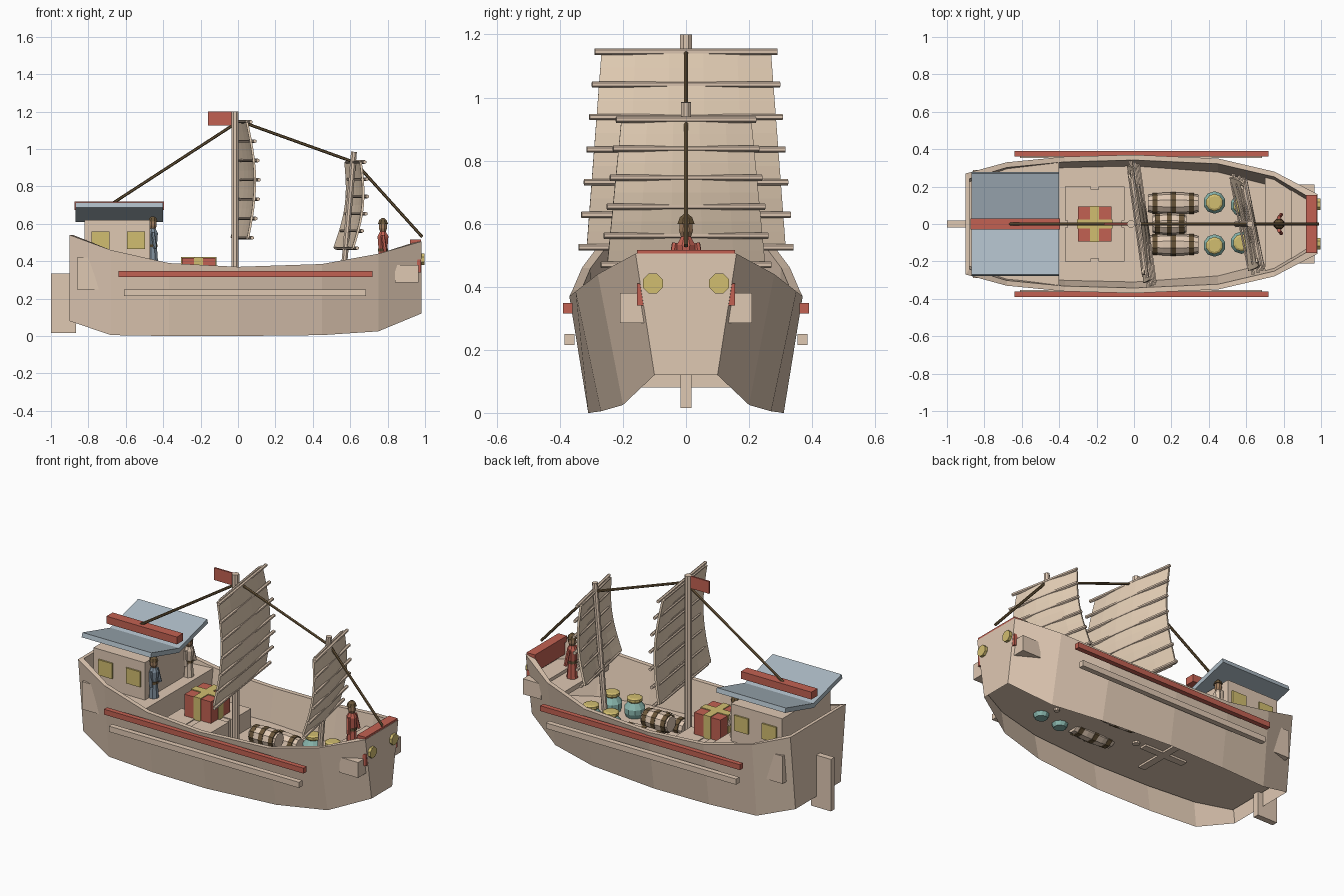
import bpy, bmesh, math
from mathutils import Vector, Matrix

if "Cube" in bpy.data.objects:
    bpy.data.objects.remove(bpy.data.objects["Cube"])


def material(name, r, g, b):
    m = bpy.data.materials.new(name)
    m.use_nodes = True
    m.diffuse_color = (r, g, b, 1)
    m.node_tree.nodes["Principled BSDF"].inputs["Base Color"].default_value = (r, g, b, 1)
    return m


WOOD = material("pale wood", .74, .58, .45)
SAIL = material("sail cloth", .80, .64, .48)
RED = material("red paint", .54, .12, .085)
YELLOW = material("yellow", .64, .51, .16)
BLUE = material("roof blue", .41, .49, .55)
TEAL = material("teal glaze", .25, .47, .42)
ROPE = material("dark brown", .14, .09, .04)
SKIN = material("brown skin", .34, .2, .11)
CLOTH = material("blue cloth", .21, .27, .33)


def make(name, bm, mat):
    bmesh.ops.recalc_face_normals(bm, faces=bm.faces)
    mesh = bpy.data.meshes.new(name)
    bm.to_mesh(mesh)
    bm.free()
    mesh.materials.append(mat)
    ob = bpy.data.objects.new(name, mesh)
    bpy.context.collection.objects.link(ob)
    return ob


def box(name, x, y, z, mat):
    """Box from (low, high) pairs."""
    bm = bmesh.new()
    bmesh.ops.create_cube(bm, size=1)
    for v in bm.verts:
        v.co = [sum(p) / 2 + c * (p[1] - p[0]) for p, c in zip((x, y, z), v.co)]
    return make(name, bm, mat)


def bridge(bm, low, high):
    """Quads between two closed rings of vertices."""
    for i in range(len(low)):
        j = (i + 1) % len(low)
        bm.faces.new((low[i], low[j], high[j], high[i]))


def lathe(name, profile, loc, mat, sides=8, turn=None):
    """Solid of revolution from (radius, height) pairs."""
    bm = bmesh.new()
    rings = []
    for r, h in profile:
        rings.append([bm.verts.new((r * math.cos(a), r * math.sin(a), h))
                      for a in (2 * math.pi * (i + .5) / sides for i in range(sides))])
    for low, high in zip(rings, rings[1:]):
        bridge(bm, low, high)
    bm.faces.new(rings[0][::-1])
    bm.faces.new(rings[-1])
    m = Matrix.Translation(loc) @ (turn or Matrix()).to_4x4()
    bmesh.ops.transform(bm, matrix=m, verts=bm.verts)
    return make(name, bm, mat)


def rod(name, a, b, r, mat, sides=8):
    a, b = Vector(a), Vector(b)
    turn = (b - a).to_track_quat('Z', 'Y').to_matrix()
    return lathe(name, [(r, 0), (r, (b - a).length)], a, mat, sides, turn)


def sheet(name, rows, thick, mat):
    """Solidified grid of points."""
    bm = bmesh.new()
    grid = [[bm.verts.new(p) for p in row] for row in rows]
    for a, b in zip(grid, grid[1:]):
        for i in range(len(a) - 1):
            bm.faces.new((a[i], a[i + 1], b[i + 1], b[i]))
    ob = make(name, bm, mat)
    mod = ob.modifiers.new("thickness", 'SOLIDIFY')
    mod.thickness, mod.offset = thick, 0
    return ob


# Hull stations: x, bottom half width, bottom z, rim half width, rim z
STATIONS = [(-.9, .22, .08, .27, .54), (-.68, .285, .005, .33, .46),
            (-.37, .305, 0, .36, .39), (0, .31, 0, .37, .37),
            (.45, .27, .005, .35, .385), (.75, .2, .025, .28, .44),
            (.98, .1, .12, .16, .505)]
DECK = .17


def half_width(x, z):
    for a, b in zip(STATIONS, STATIONS[1:]):
        if x <= b[0]:
            t = (x - a[0]) / (b[0] - a[0])
            _, w0, z0, w1, z1 = [p + (q - p) * t for p, q in zip(a, b)]
            return w0 + (w1 - w0) * (z - z0) / (z1 - z0)


# Open-bottomed hull: outer skin, rim, and inner bulwark down to the deck
bm = bmesh.new()
loop = [(s, -1) for s in STATIONS] + [(s, 1) for s in reversed(STATIONS)]
rings = [[], [], [], []]
for (x, w0, z0, w1, z1), k in loop:
    xi = max(-.88, min(.955, x))
    for ring, p in zip(rings, ((x, k * w0, z0), (x, k * w1, z1), (xi, k * (w1 - .028), z1),
                               (xi, k * (half_width(x, DECK) - .028), DECK))):
        ring.append(bm.verts.new(p))
for a, b in zip(rings, rings[1:]):
    bridge(bm, a, b)
hull = make("hull", bm, WOOD)
if hull.data.polygons[2].normal.y > 0:
    hull.data.flip_normals()


def deck(name, x0, x1, z0, z1):
    """Platform that follows the inside of the hull."""
    xs = [x0] + [s[0] for s in STATIONS if x0 < s[0] < x1] + [x1]
    bm = bmesh.new()
    levels = []
    for z in (z0, z1):
        pts = [(x, half_width(x, z) - .008, z) for x in xs]
        pts = [(x, -y, z) for x, y, z in pts] + pts[::-1]
        levels.append([bm.verts.new(p) for p in pts])
    bridge(bm, *levels)
    bm.faces.new(levels[0][::-1])
    bm.faces.new(levels[1])
    return make(name, bm, WOOD)


deck("main_deck", -.89, .97, DECK - .008, DECK + .002)
deck("stern_deck", -.88, -.4, DECK, .39)
deck("bow_deck", .7, .96, .33, .36)

# Hull fittings
box("rudder", (-1, -.865), (-.018, .018), (.015, .335), WOOD)
box("bow_beam", (.84, .965), (-.21, .21), (.285, .38), WOOD)
box("stern_beam", (-.86, -.745), (-.288, .288), (.25, .42), WOOD)
box("bow_rail", (.92, .978), (-.155, .155), (.48, .517), RED)
box("bow_rail_panel", (.92, .975), (-.135, .135), (.41, .48), RED)
for side, k in (("left", 1), ("right", -1)):
    def span(a, b):
        return tuple(sorted((k * a, k * b)))
    box(side + "_red_rub_rail", (-.64, .72), span(.36, .39), (.315, .348), RED)
    box(side + "_lower_rub_rail", (-.61, .685), span(.353, .385), (.215, .25), WOOD)
    box(side + "_bow_plate", (.958, .979), span(.13, .155), (.34, .41), RED)
    rod(side + "_bow_eye", (.975, k * .105, .41), (.997, k * .105, .41), .034, YELLOW)
    for n, x in enumerate((-.735, -.545)):
        box(f"{side}_window_{n}", (x - .048, x + .048), span(.22, .245), (.465, .56), YELLOW)

# Cabin with upswept roof
box("cabin", (-.82, -.47), (-.235, .235), (.38, .62), WOOD)
sheet("roof", [[(x, y, z) for y, z in ((-.275, .7), (0, .625), (.275, .7))]
               for x in (-.87, -.4)], .028, BLUE)
box("roof_ridge", (-.875, -.395), (-.03, .03), (.675, .72), RED)


def sail(name, centre, z0, z1, w0, w1, yaw, belly, count):
    """Battened sail; centre(t) gives its x at height fraction t."""
    def point(u, t, push=0):
        w = w0 + (w1 - w0) * t
        x = centre(t) + belly * math.sin(math.pi * t) + .02 * (1 - u * u) - yaw * u * w
        return x + push, u * w, z0 + (z1 - z0) * t
    us = [-1, -.6, -.2, .2, .6, 1]
    rows = (count - 1) * 2
    sheet(name, [[point(u, i / rows) for u in us] for i in range(rows + 1)], .012, SAIL)
    for i in range(count):
        t = i / (count - 1)
        rod(f"{name}_batten_{i}", point(-1.08, t, .022), point(1.08, t, .022), .01, WOOD, 6)
        rod(f"{name}_back_batten_{i}", point(-.9, t, -.004), point(.9, t, -.004), .007, WOOD, 6)


# Masts, sails, flag and rigging
rod("main_mast", (-.016, 0, .15), (-.016, 0, 1.2), .021, WOOD)
rod("fore_mast", (.548, 0, .15), (.62, 0, .985), .017, WOOD)
sail("main_sail", lambda t: .01, .525, 1.145, .315, .268, .14, .04, 7)
sail("fore_sail", lambda t: .565 + .05 * t, .47, .93, .25, .205, .2, .032, 6)
box("flag", (-.16, -.03), (-.005, .005), (1.125, 1.2), RED)
for n, (a, b) in enumerate([((-.67, 0, .71), (0, 0, 1.145)), ((.02, 0, 1.145), (.62, 0, .93)),
                            ((.62, 0, .935), (.985, 0, .53))]):
    rod(f"rope_{n}", a, b, .008, ROPE, 6)

# Pale cargo stack with the strapped red chest on it
for x in (-.37, -.19):
    for y in (-.2, .02):
        box("cargo_block", (x, x + .14), (y, y + .18), (.165, .285), WOOD)
box("cargo_core_long", (-.355, -.065), (-.022, .022), (.15, .28), WOOD)
box("cargo_core_wide", (-.232, -.188), (-.185, .185), (.15, .28), WOOD)
box("chest", (-.3, -.12), (-.093, .093), (.28, .418), RED)
box("chest_strap_long", (-.304, -.116), (-.024, .024), (.28, .423), YELLOW)
box("chest_strap_wide", (-.234, -.186), (-.097, .097), (.28, .423), YELLOW)

# Barrels lying along the deck
along = Matrix.Rotation(math.pi / 2, 3, 'Y')
for n, (x, y, z, length) in enumerate([(.21, .11, .19, .27), (.21, -.11, .19, .27), (.19, 0, .25, .18)]):
    h = length / 2
    lathe(f"barrel_{n}", [(.046, -h), (.058, -h * .4), (.058, h * .4), (.046, h)],
          (x, y, z), WOOD, 10, along)
    for f in (-.72, 0, .72):
        r = .061 if f == 0 else .056
        lathe(f"barrel_{n}_hoop", [(r, -.014), (r, .014)], (x + f * h, y, z), ROPE, 10, along)

# Glazed jars with yellow rims
for x, y in ((.43, .115), (.43, -.115), (.575, .1), (.575, -.1)):
    lathe("jar", [(.035, 0), (.06, .06), (.06, .09), (.035, .125)], (x, y, .138), TEAL, 10)
    lathe("jar_rim", [(.035, .122), (.046, .132), (.046, .147), (.034, .153)], (x, y, .138), YELLOW, 10)


def sailor(name, x, y, z, coat, s):
    """Standing robed figure with hat and arms."""
    lathe(name + "_robe", [(.03 * s, 0), (.023 * s, .09 * s), (.029 * s, .16 * s), (.015 * s, .185 * s)],
          (x, y, z), coat)
    lathe(name + "_belt", [(.027 * s, .085 * s), (.027 * s, .1 * s)], (x, y, z), ROPE)
    lathe(name + "_head", [(.014 * s, .18 * s), (.022 * s, .2 * s), (.02 * s, .225 * s)], (x, y, z), SKIN)
    lathe(name + "_hat", [(.027 * s, .222 * s), (.02 * s, .24 * s), (.008 * s, .25 * s)], (x, y, z), ROPE)
    for k in (-1, 1):
        rod(name + "_arm", (x, y + k * .032 * s, z + .165 * s), (x + .012, y + k * .046 * s, z + .08 * s),
            .01 * s, coat, 6)


sailor("left_sailor", -.455, .17, .39, WOOD, 1.0)
sailor("right_sailor", -.455, -.17, .39, CLOTH, 1.0)
sailor("bow_officer", .775, 0, .36, RED, 1.08)
